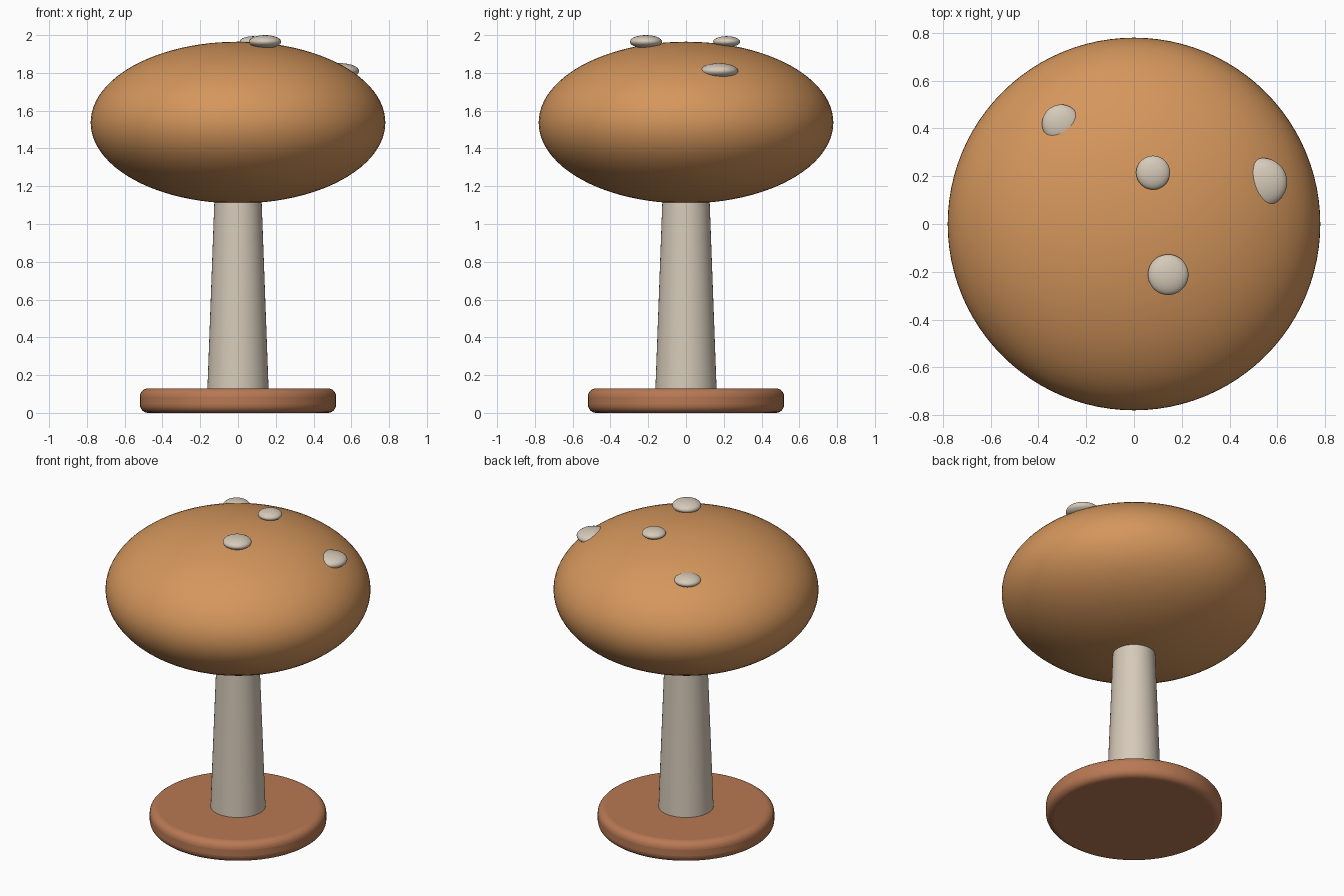
import bpy
import math

default_cube = bpy.data.objects.get("Cube")
if default_cube:
    bpy.data.objects.remove(default_cube, do_unlink=True)


def make_material(name, rgb):
    mat = bpy.data.materials.new(name)
    mat.use_nodes = True
    colour = (*rgb, 1.0)
    mat.diffuse_color = colour
    mat.node_tree.nodes["Principled BSDF"].inputs["Base Color"].default_value = colour
    return mat


tan = make_material("tan cap", (0.66, 0.305, 0.107))
cream = make_material("cream", (0.67, 0.59, 0.485))
brown = make_material("brown base", (0.48, 0.19, 0.088))


def finish(name, mat):
    """Name, colour and smooth the active object."""
    obj = bpy.context.object
    obj.name = obj.data.name = name
    obj.data.materials.append(mat)
    bpy.ops.object.shade_smooth_by_angle(angle=math.radians(40))
    return obj


def ellipsoid(name, centre, radius, half_height, mat, segments=48, rings=24):
    bpy.ops.mesh.primitive_uv_sphere_add(segments=segments, ring_count=rings,
                                         radius=1, location=centre)
    bpy.context.object.scale = (radius, radius, half_height)
    bpy.ops.object.transform_apply(location=False, rotation=False, scale=True)
    return finish(name, mat)


# Round base with a softened rim
bpy.ops.mesh.primitive_cylinder_add(vertices=96, radius=0.52, depth=0.13,
                                    location=(0, 0, 0.065))
base = finish("base", brown)
bevel = base.modifiers.new("soft rim", "BEVEL")
bevel.width = 0.045
bevel.segments = 6
bevel.limit_method = "ANGLE"
bevel.angle_limit = math.radians(40)

# Tapered stem, sunk slightly into the base and the cap
z_low, z_high = 0.10, 1.18
bpy.ops.mesh.primitive_cone_add(vertices=64, radius1=0.163, radius2=0.123,
                                depth=z_high - z_low,
                                location=(0, 0, (z_low + z_high) / 2))
finish("stem", cream)

# Broad flattened cap
ellipsoid("cap", (0, 0, 1.537), 0.78, 0.428, tan, 96, 48)

# Flat button spots, partly sunk into the cap: centre and radius
spots = {
    "front_spot": ((0.143, -0.212, 1.965), 0.085),
    "top_spot": ((0.08, 0.215, 1.965), 0.071),
    "left_spot": ((0.54, 0.175, 1.81), 0.101),
    "back_spot": ((-0.305, 0.42, 1.842), 0.08),
}
for name, (centre, radius) in spots.items():
    ellipsoid(name, centre, radius, radius * 0.41, cream)
